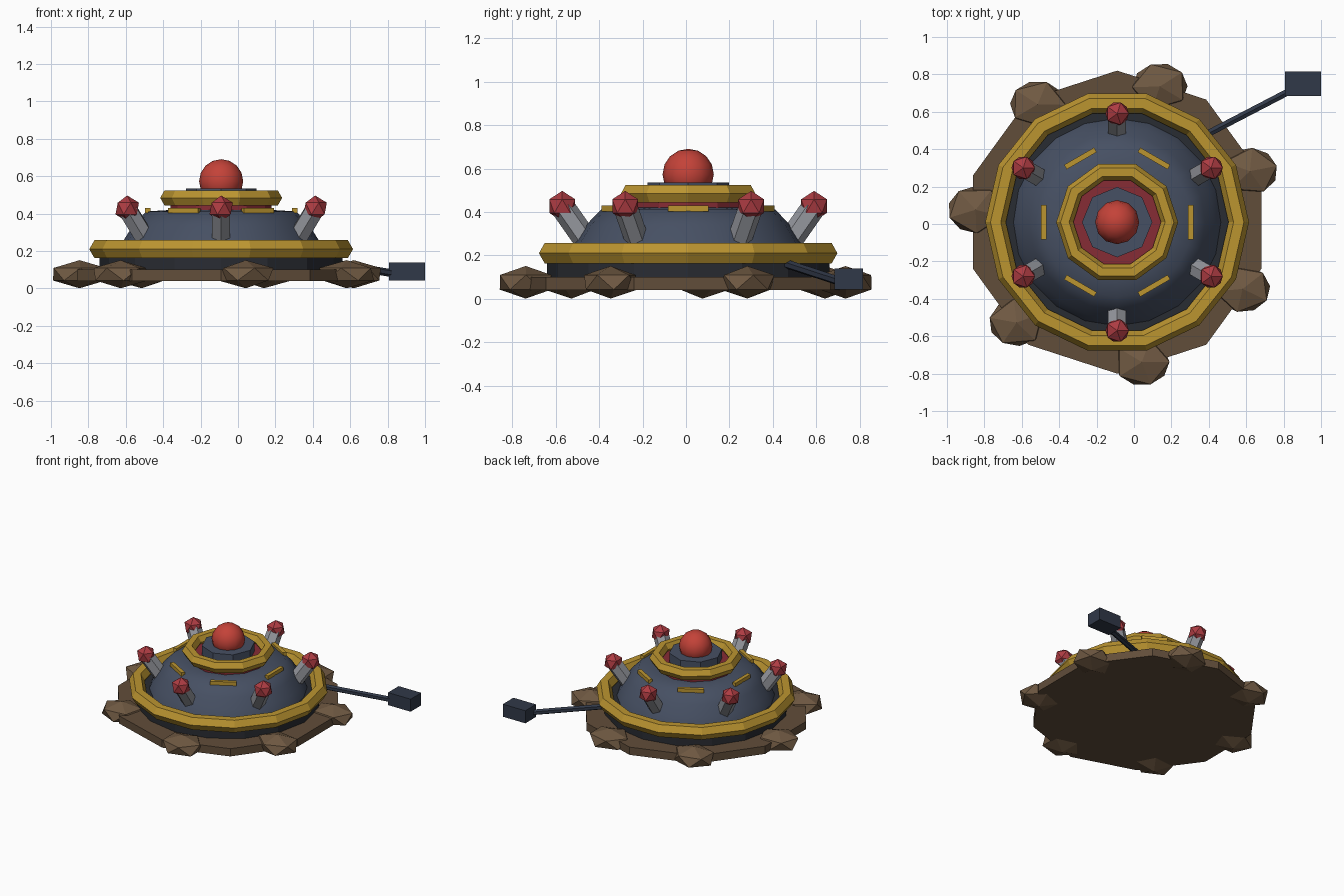
import bpy, random
from math import sin, cos, pi, radians
from mathutils import Vector

if "Cube" in bpy.data.objects:
    bpy.data.objects.remove(bpy.data.objects["Cube"])

random.seed(4)
CX, CY = -0.09, 0.01


def material(name, rgb):
    m = bpy.data.materials.new(name)
    m.diffuse_color = (*rgb, 1)
    m.use_nodes = True
    m.node_tree.nodes["Principled BSDF"].inputs["Base Color"].default_value = m.diffuse_color
    return m


GOLD = material("gold", (0.5, 0.3, 0.03))
BLUE = material("blue_steel", (0.062, 0.08, 0.125))
DARK = material("dark_steel", (0.022, 0.025, 0.032))
NAVY = material("navy", (0.03, 0.04, 0.065))
RED = material("red", (0.55, 0.055, 0.04))
MAROON = material("maroon", (0.24, 0.025, 0.035))
TIP = material("tip_red", (0.42, 0.045, 0.055))
GREY = material("grey_metal", (0.3, 0.31, 0.34))
EARTH = material("earth", (0.12, 0.075, 0.042))
ROCK = material("rock", (0.16, 0.1, 0.055))


def finish(name, mat, smooth=None):
    o = bpy.context.object
    o.name = name
    o.data.materials.append(mat)
    if smooth:
        bpy.ops.object.shade_smooth_by_angle(angle=radians(smooth))
    return o


def prism(name, mat, sides, r, z0, z1, turn=0.0):
    # Blender cylinders start with a vertex on +y
    bpy.ops.mesh.primitive_cylinder_add(vertices=sides, radius=r, depth=z1 - z0,
                                        location=(CX, CY, (z0 + z1) / 2),
                                        rotation=(0, 0, turn))
    return finish(name, mat)


def rod(name, mat, sides, r, a, b):
    a, b = Vector(a), Vector(b)
    d = b - a
    bpy.ops.mesh.primitive_cylinder_add(vertices=sides, radius=r, depth=d.length,
                                        location=(a + b) / 2,
                                        rotation=d.to_track_quat('Z', 'Y').to_euler())
    return finish(name, mat)


def ring(name, major, minor, sides, z):
    bpy.ops.mesh.primitive_torus_add(major_radius=major, minor_radius=minor,
                                     major_segments=sides, minor_segments=6,
                                     location=(CX, CY, z))
    return finish(name, GOLD)


def polar(r, deg, z):
    a = radians(deg)
    return (CX + r * cos(a), CY + r * sin(a), z)


# Earth plate with a border of rocks
prism("earth_plate", EARTH, 10, 0.81, 0.04, 0.10)
for i, deg in enumerate((21, 72.5, 124, 175, 225, 280, 332)):
    bpy.ops.mesh.primitive_ico_sphere_add(subdivisions=1, radius=1,
                                          location=polar(0.76, deg, 0.076))
    o = finish(f"rock_{i + 1}", ROCK)
    turn = random.uniform(0, 2 * pi)
    for v in o.data.vertices:
        x, y, z = v.co
        v.co = ((x * cos(turn) - y * sin(turn)) * 0.165,
                (x * sin(turn) + y * cos(turn)) * 0.14, z * 0.075)

# Body: base drum and domed shell
prism("base_drum", DARK, 16, 0.65, 0.09, 0.195)
profile = [(0.56, 0.18), (0.545, 0.22), (0.52, 0.26), (0.47, 0.34),
           (0.40, 0.412), (0.26, 0.42)]
N = 20
verts = [(CX + r * cos(2 * pi * k / N), CY + r * sin(2 * pi * k / N), z)
         for r, z in profile for k in range(N)]
faces = [(j * N + k, j * N + (k + 1) % N, (j + 1) * N + (k + 1) % N, (j + 1) * N + k)
         for j in range(len(profile) - 1) for k in range(N)]
faces.append(tuple(range((len(profile) - 1) * N, len(profile) * N)))
mesh = bpy.data.meshes.new("dome")
mesh.from_pydata(verts, [], faces)
dome = bpy.data.objects.new("dome", mesh)
bpy.context.collection.objects.link(dome)
bpy.ops.object.select_all(action='DESELECT')
dome.select_set(True)
bpy.context.view_layer.objects.active = dome
finish("dome", BLUE, 60)

# Gold rings, trigger collar and button
ring("lower_ring", 0.65, 0.055, 14, 0.21)
prism("red_collar", MAROON, 12, 0.27, 0.41, 0.465)
ring("upper_ring", 0.28, 0.046, 10, 0.484)
prism("button_seat", DARK, 8, 0.188, 0.44, 0.535).data.materials[0] = BLUE
bpy.ops.mesh.primitive_uv_sphere_add(segments=12, ring_count=8, radius=0.118,
                                     location=(CX, CY, 0.573))
finish("button", RED, 60)

# Gold inlay bars and spikes with red tips
for k in range(6):
    bpy.ops.mesh.primitive_cube_add(size=1, location=polar(0.393, 60 * k, 0.416),
                                    rotation=(0, 0, radians(60 * k)))
    bpy.context.object.scale = (0.028, 0.185, 0.028)
    finish(f"inlay_bar_{k + 1}", GOLD)
    deg = 30 + 60 * k
    rod(f"spike_{k + 1}", GREY, 6, 0.056, polar(0.44, deg, 0.225), polar(0.575, deg, 0.418))
    bpy.ops.mesh.primitive_ico_sphere_add(subdivisions=1, radius=0.07,
                                          location=polar(0.58, deg, 0.427))
    finish(f"spike_tip_{k + 1}", TIP)

# Side arm with its end block
rod("arm", NAVY, 6, 0.021, (0.36, 0.465, 0.16), (0.86, 0.725, 0.075))
bpy.ops.mesh.primitive_cube_add(size=1, location=(0.903, 0.75, 0.091))
bpy.context.object.scale = (0.193, 0.13, 0.097)
finish("arm_block", NAVY)
